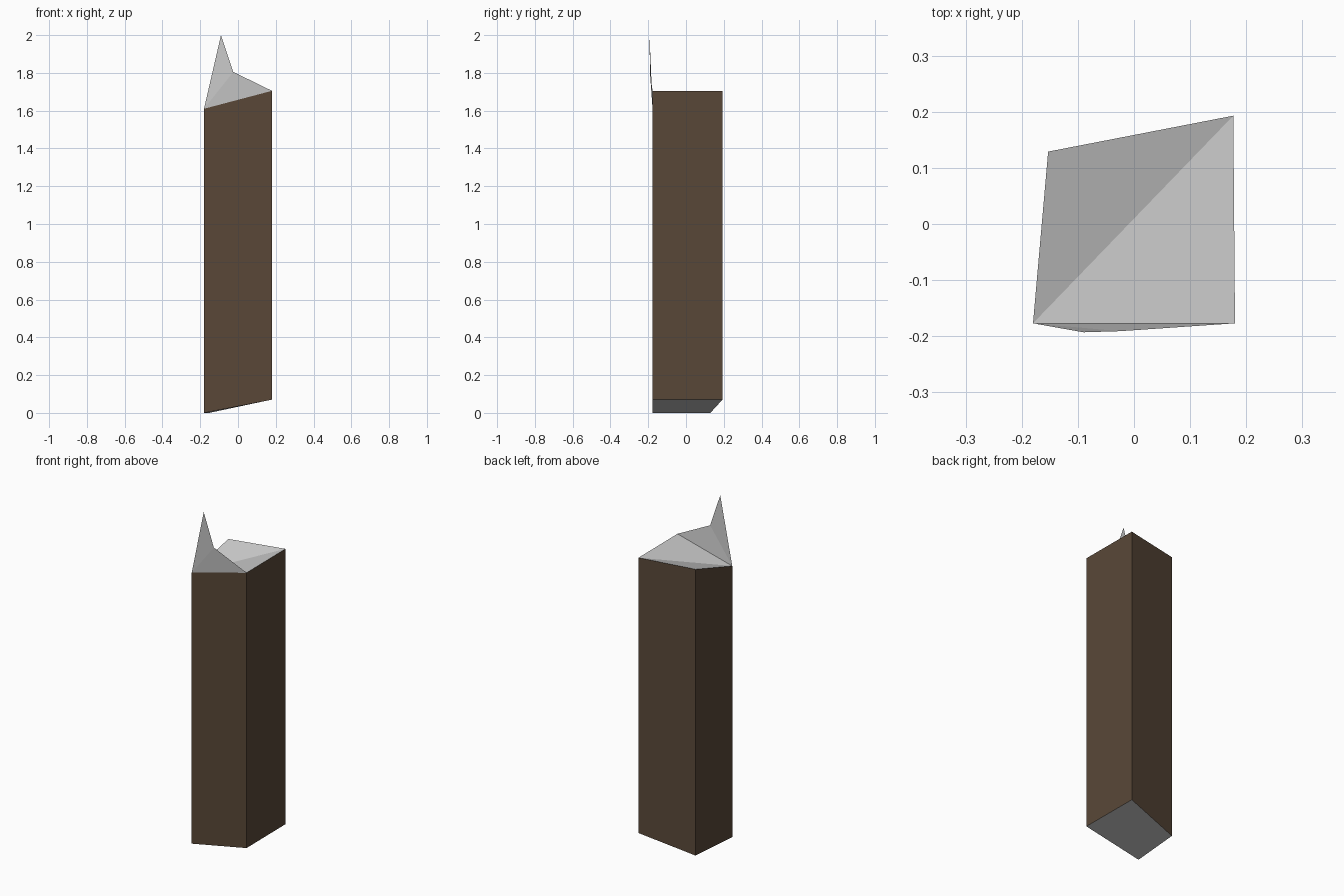
import bpy

if "Cube" in bpy.data.objects:
    bpy.data.objects.remove(bpy.data.objects["Cube"])

# Outline corners: x, y, bottom z, top z (slanted cuts at both ends)
CORNERS = [
    (-0.18, -0.177, 0.0, 1.61),
    (0.18, -0.177, 0.07, 1.705),
    (0.177, 0.193, 0.07, 1.705),
    (-0.153, 0.129, 0.0, 1.70),
]


def make_object(name, verts, faces):
    mesh = bpy.data.meshes.new(name)
    mesh.from_pydata(verts, [], faces)
    mesh.update()
    obj = bpy.data.objects.new(name, mesh)
    bpy.context.collection.objects.link(obj)
    return obj


bark = bpy.data.materials.new("bark")
bark.diffuse_color = (0.10, 0.064, 0.039, 1.0)
bark.use_nodes = True
bark.node_tree.nodes["Principled BSDF"].inputs["Base Color"].default_value = bark.diffuse_color

low = [(x, y, b) for x, y, b, t in CORNERS]
high = [(x, y, t) for x, y, b, t in CORNERS]

# Bark sides of the post
n = len(CORNERS)
sides = [(i, (i + 1) % n, (i + 1) % n + n, i + n) for i in range(n)]
post = make_object("post_bark", low + high, sides)
post.data.materials.append(bark)

# Cut ends: sloping underside and folded top
make_object("post_underside", low, [(0, 2, 1), (0, 3, 2)])
make_object("post_top", high, [(0, 1, 2), (0, 2, 3)])

# Thin splinter rising from the front edge of the top
tip = (-0.09, -0.193, 2.0)
notch = (-0.025, -0.191, 1.805)
make_object("splinter", [high[0], high[1], notch, tip], [(0, 1, 2), (0, 2, 3)])
